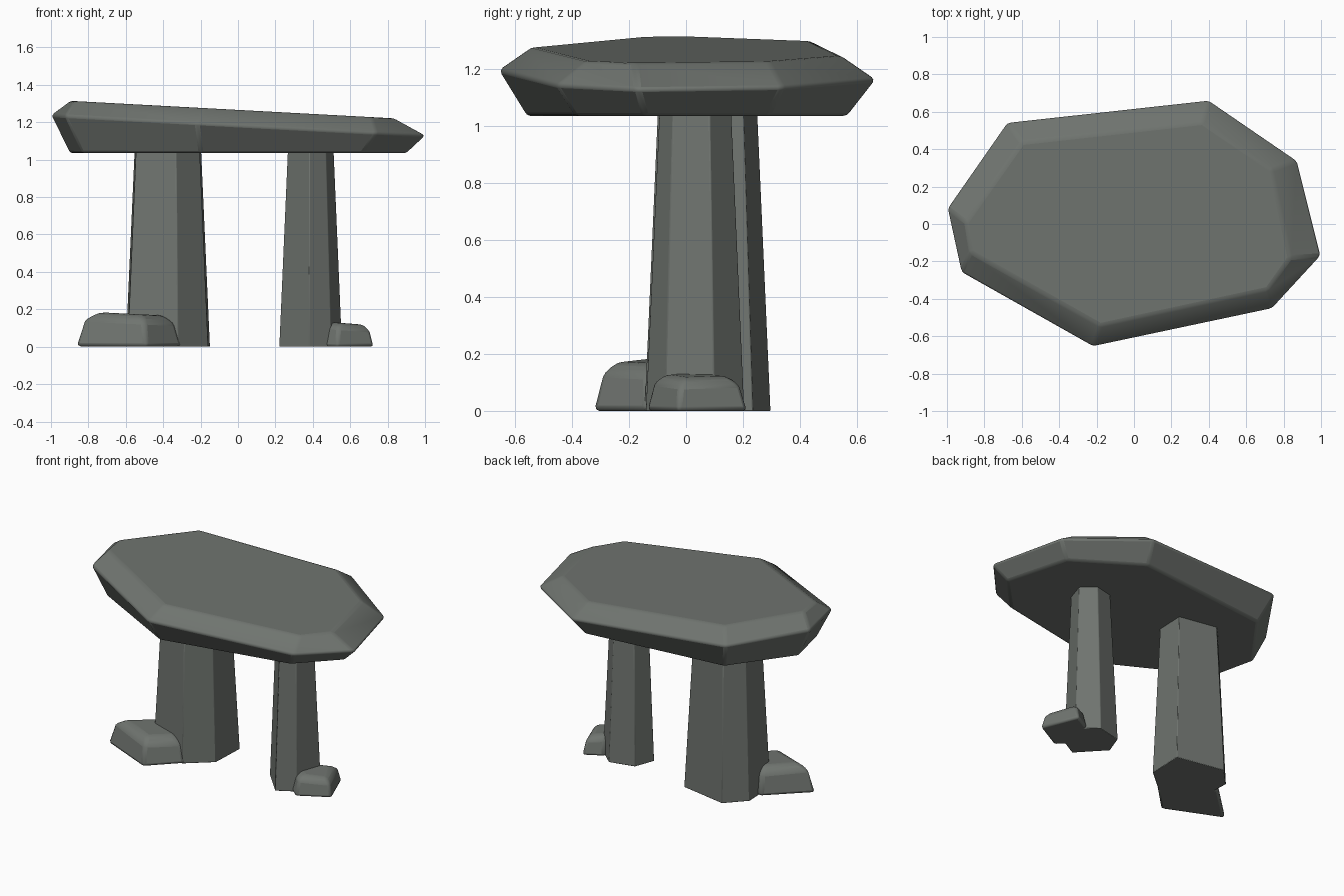
import bpy, bmesh

if "Cube" in bpy.data.objects:
    bpy.data.objects.remove(bpy.data.objects["Cube"])

stone = bpy.data.materials.new("grey stone")
stone.diffuse_color = (0.16, 0.175, 0.16, 1)
stone.use_nodes = True
stone.node_tree.nodes["Principled BSDF"].inputs["Base Color"].default_value = stone.diffuse_color


def loft(name, rings, bevel):
    """Stack of equal-sized rings joined into a closed stone block."""
    bm = bmesh.new()
    loops = [[bm.verts.new(p) for p in ring] for ring in rings]
    n = len(loops[0])
    for a, b in zip(loops, loops[1:]):
        for i in range(n):
            j = (i + 1) % n
            bm.faces.new((a[i], a[j], b[j], b[i]))
    bm.faces.new(loops[0][::-1])
    bm.faces.new(loops[-1])
    bmesh.ops.recalc_face_normals(bm, faces=bm.faces[:])
    me = bpy.data.meshes.new(name)
    bm.to_mesh(me)
    bm.free()
    me.materials.append(stone)
    ob = bpy.data.objects.new(name, me)
    bpy.context.collection.objects.link(ob)
    if bevel:
        m = ob.modifiers.new("worn edges", 'BEVEL')
        m.width, m.segments, m.limit_method = bevel, 2, 'ANGLE'
        m.angle_limit = 0.3
    return ob


def scaled(outline, centre, s, z, slope=0.0):
    """Outline shrunk about a centre, at a height that may tilt along x."""
    cx, cy = centre
    return [(cx + (x - cx) * s, cy + (y - cy) * s, z + slope * (x - cx) * s)
            for x, y in outline]


# Capstone: flat underside, tilted rim and tilted top
rim = [(-1, .085), (-.68, .545), (.4, .665), (.875, .34),
       (1.003, -.17), (.74, -.455), (-.22, -.658), (-.925, -.26)]
top = [(-.897, .01), (-.597, .436), (.367, .543), (.736, .29),
       (.835, -.18), (.715, -.35), (-.18, -.543), (-.875, -.15)]
loft("capstone", [[(x * .9, y * .85, 1.035) for x, y in rim],
                  [(x, y, 1.184 - .055 * x) for x, y in rim],
                  [(x, y, 1.266 - .054 * x) for x, y in top]], 0.014)

# Tapered upright stones
uprights = {
    "left_upright": ([(-.15, .235), (-.48, .297), (-.6, .17), (-.59, -.07),
                      (-.32, -.146), (-.16, -.01)], (-.375, .075), .79),
    "right_upright": ([(.22, .03), (.38, -.142), (.5, -.075), (.557, .1),
                       (.44, .205), (.27, .165)], (.39, .035), .73),
}
for name, (outline, c, s) in uprights.items():
    loft(name, [scaled(outline, c, 1, 0), scaled(outline, c, s, 1.05)], 0.004)

# Low boulders at the feet
boulders = {
    "left_boulder": ([(-.872, -.16), (-.49, -.328), (-.3, -.14), (-.33, .05),
                      (-.62, .08)], (-.56, -.11), .18, -.05),
    "right_boulder": ([(.45, -.07), (.53, -.14), (.73, -.03), (.632, .22),
                       (.51, .155)], (.58, .03), .13, -.08),
}
for name, (outline, c, h, slope) in boulders.items():
    loft(name, [scaled(outline, c, 1, 0),
                scaled(outline, c, .84, h * .78, slope),
                scaled(outline, c, .6, h - .005, slope)], 0.02)

# Soft worn edges, flat facets
for ob in bpy.context.scene.objects:
    ob.select_set(True)
    bpy.context.view_layer.objects.active = ob
bpy.ops.object.shade_smooth_by_angle(angle=0.45)
